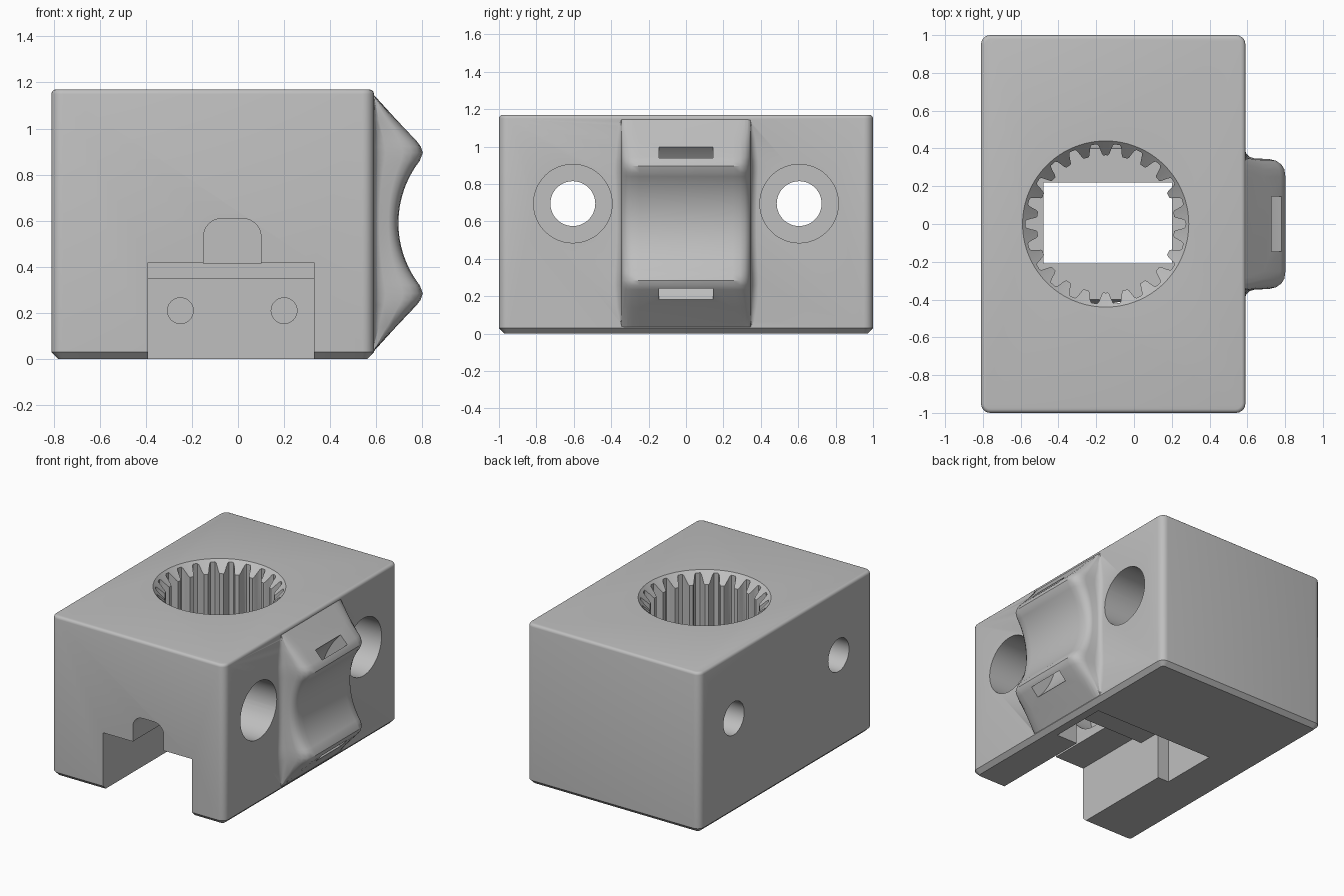
import bpy, bmesh
from math import sin, cos, pi

if "Cube" in bpy.data.objects:
    bpy.data.objects.remove(bpy.data.objects["Cube"], do_unlink=True)

grey = bpy.data.materials.new("plain grey")
grey.use_nodes = True
grey.diffuse_color = (0.52, 0.52, 0.52, 1)
grey.node_tree.nodes["Principled BSDF"].inputs["Base Color"].default_value = (0.52, 0.52, 0.52, 1)


def finish(name, bm):
    bmesh.ops.recalc_face_normals(bm, faces=bm.faces)
    mesh = bpy.data.meshes.new(name)
    bm.to_mesh(mesh)
    bm.free()
    mesh.materials.append(grey)
    obj = bpy.data.objects.new(name, mesh)
    bpy.context.collection.objects.link(obj)
    return obj


def prism(name, points, axis, lo, hi):
    """Extrude a closed outline along one axis."""
    place = {"x": lambda u, v, w: (w, u, v),
             "y": lambda u, v, w: (u, w, v),
             "z": lambda u, v, w: (u, v, w)}[axis]
    bm = bmesh.new()
    ends = [[bm.verts.new(place(u, v, w)) for u, v in points] for w in (lo, hi)]
    for ring in ends:
        bm.faces.new(ring)
    n = len(points)
    for i in range(n):
        j = (i + 1) % n
        bm.faces.new((ends[0][i], ends[0][j], ends[1][j], ends[1][i]))
    return finish(name, bm)


def box(name, x0, x1, y0, y1, z0, z1):
    return prism(name, [(x0, y0), (x1, y0), (x1, y1), (x0, y1)], "z", z0, z1)


def arc(cx, cy, r, a0, a1, n):
    return [(cx + r * cos(a0 + (a1 - a0) * i / n), cy + r * sin(a0 + (a1 - a0) * i / n))
            for i in range(n + 1)]


def circle(cx, cy, r, n=48):
    return arc(cx, cy, r, 0, 2 * pi, n)[:-1]


def combine(target, other, operation):
    """Apply a boolean and remove the helper."""
    other.hide_render = True
    mod = target.modifiers.new("combine", "BOOLEAN")
    mod.operation, mod.solver, mod.object = operation, "EXACT", other
    bpy.ops.object.select_all(action="DESELECT")
    bpy.context.view_layer.objects.active = target
    target.select_set(True)
    bpy.ops.object.modifier_apply(modifier=mod.name)
    bpy.data.objects.remove(other, do_unlink=True)


# Block with rounded corners, soft top rim and chamfered underside
TOP = 1.17
block = box("housing_block", -0.81, 0.59, -1, 1, 0, TOP)
bm = bmesh.new()
bm.from_mesh(block.data)


def soften(test, size, segments):
    edges = [e for e in bm.edges if test(*e.verts)]
    bmesh.ops.bevel(bm, geom=edges, offset=size, segments=segments,
                    affect="EDGES", profile=0.5)


soften(lambda a, b: abs(a.co.z - b.co.z) > 0.5, 0.05, 5)
soften(lambda a, b: min(a.co.z, b.co.z) > TOP - 0.001, 0.02, 3)
soften(lambda a, b: max(a.co.z, b.co.z) < 0.001, 0.03, 1)
bm.to_mesh(block.data)
bm.free()

# Cable saddle: side profile lofted across y, flared into the wall
MID, WALL, SADDLE_X = 0.59, 0.59, 1.14
half = [(0.55, 1.15), (WALL, 1.15), (0.69, 1.04), (0.78, 0.945), (0.797, 0.922), (0.806, 0.895)]
curve = arc(SADDLE_X, MID, 0.44, pi - 0.66, pi + 0.66, 24)
profile = half + curve + [(x, 2 * MID - z) for x, z in reversed(half)]
flare = [(0.40, 0), (0.372, 0.04), (0.355, 0.12), (0.347, 0.25), (0.344, 0.6),
         (0.335, 0.77), (0.315, 0.9), (0.29, 0.97), (0.25, 1)]
stations = [(-y, f) for y, f in flare] + [(y, f) for y, f in reversed(flare)]
bm = bmesh.new()
rows = []
for y, f in stations:
    rows.append([bm.verts.new((WALL - 0.004 + (x - WALL) * f if x > WALL else x - 0.004, y, z))
                 for x, z in profile])
n = len(profile)
for a, b in zip(rows, rows[1:]):
    for i in range(n):
        j = (i + 1) % n
        bm.faces.new((a[i], a[j], b[j], b[i]))
bm.faces.new(rows[0])
bm.faces.new(rows[-1])
combine(block, finish("cable_saddle", bm), "UNION")

# Splined bore
BORE_X, FLOOR, TEETH, STEPS = -0.15, 0.65, 22, 16
outline = []
for i in range(TEETH * STEPS):
    a = 2 * pi * i / (TEETH * STEPS)
    r = 0.394 + 0.03 * max(-1, min(1, 1.9 * cos(a * TEETH)))
    outline.append((BORE_X + r * cos(a), r * sin(a)))
combine(block, prism("bore_cutter", outline, "z", FLOOR, TOP + 0.1), "DIFFERENCE")

# Conical lead-in at the bore mouth
bm = bmesh.new()
bmesh.ops.create_cone(bm, cap_ends=True, segments=96, radius1=0.36, radius2=0.46, depth=0.1)
bmesh.ops.translate(bm, verts=bm.verts, vec=(BORE_X, 0, TOP - 0.03))
combine(block, finish("lead_in_cutter", bm), "DIFFERENCE")

# Window under the bore, pocket, and front slot with a low cross bar
cuts = [
    box("pocket_cutter", -0.48, 0.5, -0.21, 0.22, -0.1, 0.35),
    box("window_cutter", -0.48, 0.2, -0.21, 0.22, 0.2, FLOOR + 0.1),
    box("slot_cutter", -0.39, 0.33, -1.1, -0.39, -0.1, 0.42),
    box("under_bar_cutter", -0.39, 0.33, -0.5, -0.15, -0.1, 0.35),
]

# Round-topped wire channel above the slot
channel = [(-0.15, 0.415), (0.1, 0.415)]
channel += arc(0.02, 0.53, 0.08, 0, pi / 2, 8) + arc(-0.07, 0.53, 0.08, pi / 2, pi, 8)
cuts.append(prism("channel_cutter", channel, "y", -1.1, -0.1))

# Blind screw holes in the pocket wall
for x in (-0.25, 0.2):
    cuts.append(prism("screw_cutter", circle(x, 0.21, 0.056, 32), "y", 0.1, 0.6))

# Through bolts with deep counterbores
for y in (-0.605, 0.605):
    cuts.append(prism("bolt_cutter", circle(y, 0.695, 0.12), "x", -1, 1))
    cuts.append(prism("counterbore_cutter", circle(y, 0.695, 0.21), "x", -0.3, 1))

# Curved tie tunnel behind the saddle
tunnel = arc(SADDLE_X, MID, 0.58, pi - 1.05, pi + 1.05, 28)
tunnel += arc(SADDLE_X, MID, 0.50, pi + 1.05, pi - 1.05, 28)
cuts.append(prism("tunnel_cutter", tunnel, "y", -0.145, 0.145))

for cutter in cuts:
    combine(block, cutter, "DIFFERENCE")

bpy.ops.object.select_all(action="DESELECT")
block.select_set(True)
bpy.context.view_layer.objects.active = block
bpy.ops.object.shade_smooth_by_angle(angle=0.6)
